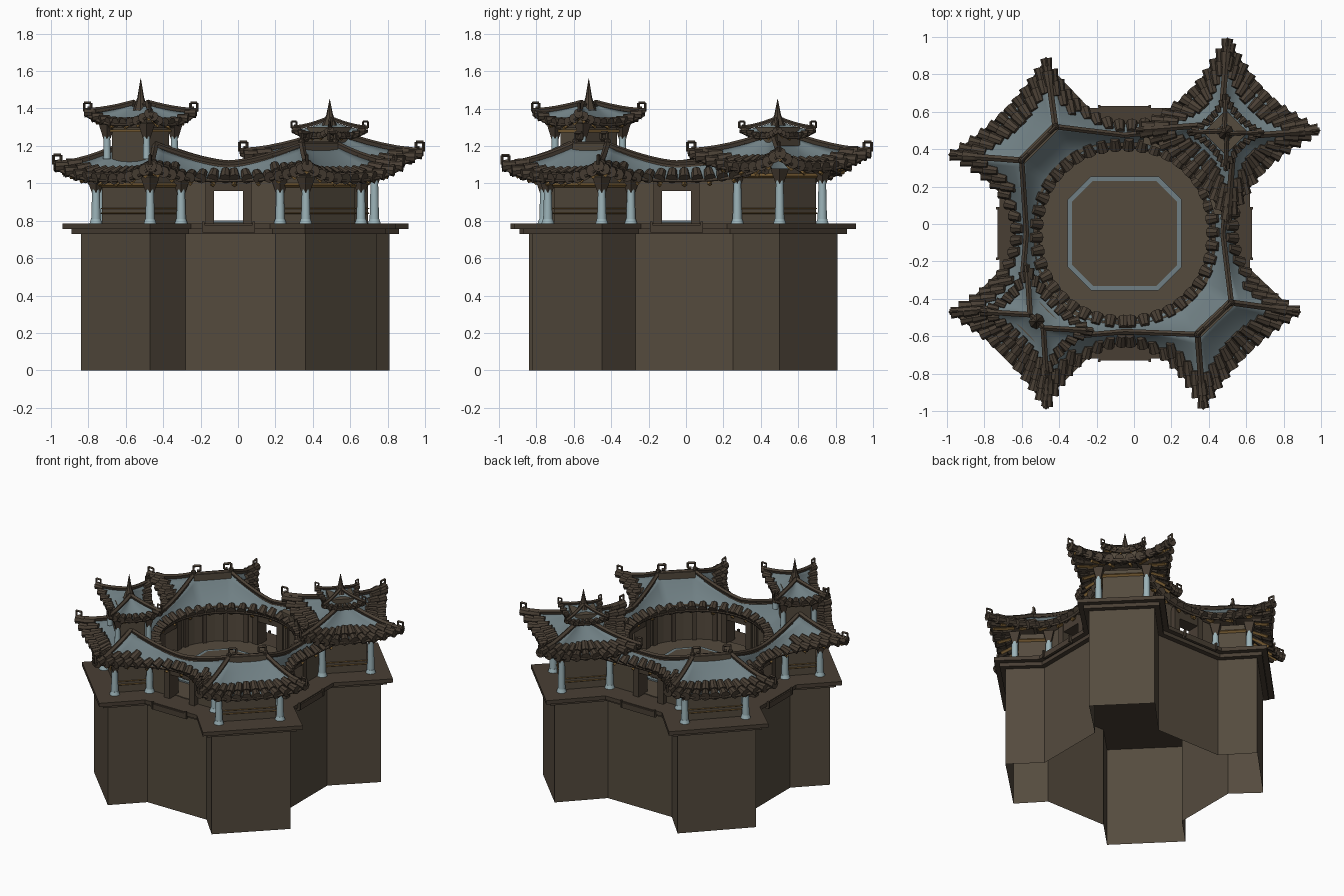
import bpy, bmesh, math
from mathutils import Vector as V, Matrix

if "Cube" in bpy.data.objects:
    bpy.data.objects.remove(bpy.data.objects["Cube"])

def mat(name, r, g, b):
    m = bpy.data.materials.new(name)
    m.diffuse_color = (r, g, b, 1)
    m.use_nodes = True
    m.node_tree.nodes["Principled BSDF"].inputs["Base Color"].default_value = m.diffuse_color
    return m

WALL = mat("earth_brown", 0.090, 0.070, 0.048)
TILE = mat("dark_brown_tile", 0.066, 0.049, 0.034)
SLATE = mat("slate_blue", 0.160, 0.212, 0.228)
PALE = mat("pale_blue", 0.33, 0.45, 0.48)
GOLD = mat("old_gold", 0.20, 0.115, 0.035)

C = V((-0.05, -0.05))
S = math.sqrt(0.5)

def obj(name, bm, *mats):
    me = bpy.data.meshes.new(name)
    bm.to_mesh(me)
    bm.free()
    for m in mats:
        me.materials.append(m)
    o = bpy.data.objects.new(name, me)
    bpy.context.collection.objects.link(o)
    return o

def cyl(bm, a, b, r1, r2, n=6):
    a, b = V(a), V(b)
    d = b - a
    if d.length < 1e-5:
        return
    q = d.to_track_quat('Z', 'Y').to_matrix().to_4x4()
    bmesh.ops.create_cone(bm, cap_ends=True, segments=n, radius1=r1, radius2=r2,
                          depth=d.length, matrix=Matrix.Translation((a + b) / 2) @ q)

def tube(bm, pts, r, n=5):
    for a, b in zip(pts, pts[1:]):
        cyl(bm, a, b, r, r, n)

def box(bm, c, size, ang=0):
    m = Matrix.Translation(c) @ Matrix.Rotation(ang, 4, 'Z') @ Matrix.Diagonal((*size, 1))
    bmesh.ops.create_cube(bm, size=1, matrix=m)

def prism(bm, poly, z0, z1, caps=True):
    lo = [bm.verts.new((p[0], p[1], z0)) for p in poly]
    hi = [bm.verts.new((p[0], p[1], z1)) for p in poly]
    n = len(poly)
    for i in range(n):
        j = (i + 1) % n
        bm.faces.new((lo[i], lo[j], hi[j], hi[i]))
    if caps:
        bm.faces.new(hi)
        bm.faces.new(lo[::-1])

def offset(poly, d):
    out = []
    for i, p in enumerate(poly):
        e1 = (p - poly[i - 1]).normalized()
        e2 = (poly[(i + 1) % len(poly)] - p).normalized()
        n1, n2 = V((-e1.y, e1.x)), V((-e2.y, e2.x))
        out.append(p + (n1 + n2) / (1 + n1.dot(n2)) * d)
    return out

def slope(o, r, w):
    # concave roof profile from ridge (w=0) to eave (w=1)
    p = r.lerp(o, w)
    p.z = r.z + (o.z - r.z) * (1 - (1 - w) ** 1.7)
    return p

def roof(name, pairs, rows=2, tr=0.03, steps=7):
    # curved roof skin lofted from eave to ridge, brown along the eave
    bm = bmesh.new()
    g = [[bm.verts.new(slope(o, r, k / steps)) for k in range(steps + 1)] for o, r in pairs]
    for i in range(len(g)):
        a, b = g[i], g[(i + 1) % len(g)]
        for k in range(steps):
            f = bm.faces.new((a[k], a[k + 1], b[k + 1], b[k]))
            f.material_index = int(k == steps - 1)
            f.smooth = True
    bmesh.ops.remove_doubles(bm, verts=bm.verts, dist=1e-5)
    bm.normal_update()
    for f in bm.faces:
        if f.normal.z < 0:
            f.normal_flip()
    ob = obj(name, bm, SLATE, TILE, TILE)
    sol = ob.modifiers.new("thickness", 'SOLIDIFY')
    sol.thickness, sol.offset = 0.014, -1
    sol.material_offset = sol.material_offset_rim = 1
    # rows of barrel tiles walking along the eave, gold rafters below
    bm, raf = bmesh.new(), bmesh.new()
    gap, left, count = tr * 2.15, tr, 0
    for i in range(len(pairs)):
        (o1, r1), (o2, r2) = pairs[i], pairs[(i + 1) % len(pairs)]
        L = (o2 - o1).length
        while left < L:
            o, r = o1.lerp(o2, left / L), r1.lerp(r2, left / L)
            D = max((o - r).length, 0.05)
            for k in range(rows):
                w0, w1 = 1 - k * tr * 2.3 / D, 1 - (k + 1) * tr * 2.4 / D
                if k and w1 < 0.25:
                    break
                up = V((0, 0, 0.004))
                cyl(bm, slope(o, r, max(w1, 0.15)) + up * 0.2, slope(o, r, w0) + up, tr * 0.72, tr, 8)
            if count % 2 == 0:
                dn = V((0, 0, -tr))
                cyl(raf, slope(o, r, .45) + dn, slope(o, r, .9) + dn, tr * .4, tr * .4, 4)
            count += 1
            left += gap
        left -= L
    obj(name + "_tiles", bm, TILE)
    obj(name + "_rafters", raf, GOLD)

def hook(bm, p, d, s=1.0):
    q = [p]
    for a, b in ((0, .05), (-.04, .05), (-.04, .02), (-.02, .02)):
        q.append(p + d * a * s + V((0, 0, b * s)))
    tube(bm, q, 0.008 * s, 4)

def hip(bm, o, r, s=1.0):
    # raised hip rail ending in a curled tip
    tube(bm, [slope(o, r, k / 6) + V((0, 0, .012)) for k in range(7)], 0.017 * s)
    d = V((o.x - r.x, o.y - r.y, 0)).normalized()
    hook(bm, o + V((0, 0, .01)), d, s)

# plinth outline, four points per corner tower: BR, TR, TL, BL
base = [V(p) for p in ((.20, -.65), (.36, -.82), (.74, -.45), (.55, -.27),
                       (.55, .25), (.81, .5), (.5, .81), (.25, .55),
                       (-.27, .55), (-.45, .74), (-.82, .36), (-.65, .20),
                       (-.65, -.28), (-.84, -.47), (-.47, -.84), (-.28, -.65))]
bm = bmesh.new(); prism(bm, base, 0, 0.75, False); obj("plinth_wall", bm, WALL)
bm = bmesh.new()
prism(bm, offset(base, -.035), .73, .757)
prism(bm, offset(base, -.07), .757, .785)
obj("cornice", bm, TILE)

# courtyard floor and octagonal kerb
bm = bmesh.new()
prism(bm, [C + V((math.cos(i * math.pi / 16), math.sin(i * math.pi / 16))) * .5 for i in range(32)], .77, .79)
octo = [C + V(p) for p in ((.305, -.18), (.305, .18), (.18, .305), (-.18, .305),
                           (-.305, .18), (-.305, -.18), (-.18, -.305), (.18, -.305))]
prism(bm, offset(octo, .025), .77, .802)
obj("courtyard_floor", bm, WALL)
bm = bmesh.new(); prism(bm, octo, .77, .80); obj("octagon_kerb", bm, SLATE)

def side(k):
    a = math.radians(-90 + 90 * k)
    return a, V((math.cos(a), math.sin(a))), V((-math.sin(a), math.cos(a)))

# building walls, columns, door frames
walls, cols, frames, trims = (bmesh.new() for _ in range(4))
q, cp = offset(base, .08), offset(base, .057)
for k in range(4):
    a, D, T = side(k)
    a2, D2, T2 = side(k + 1)
    arc = [a2 - .206 - (math.pi / 2 - .412) * i / 8 for i in range(9)]
    poly = [C + D * .52 + T * .1, *q[4 * k:4 * k + 4], C + D2 * .52 - T2 * .1]
    poly += [C + V((math.cos(t), math.sin(t))) * .49 for t in arc]
    prism(walls, poly, .78, 1.08 if k == 1 else 1.04)
    for t in arc[1:-1:2]:
        p = C + V((math.cos(t), math.sin(t))) * .488
        box(frames, (p.x, p.y, .9), (.025, .03, .25), t)
    top = 1.02 if k == 1 else 0.97
    for p in cp[4 * k:4 * k + 4]:
        cyl(cols, (p.x, p.y, .785), (p.x, p.y, .81), .034, .026, 12)
        cyl(cols, (p.x, p.y, .81), (p.x, p.y, top), .025, .020, 12)
        cyl(frames, (p.x, p.y, top - .02), (p.x, p.y, top + .06), .022, .05, 4)
    for z, r in ((.84, .004), (.865, .003), (top + .02, .012)):
        tube(trims, [V((p.x, p.y, z)) for p in offset(base, .077)[4 * k:4 * k + 4]], r, 4)
    for s in (-1, 1):
        p = C + D * .51 + T * s * .1
        box(frames, (p.x, p.y, .9), (.10, .045, .24), a)
        p = C + D * .68 + T * s * .135
        box(frames, (p.x, p.y, .77), (.014, .014, .05), a)
    p = C + D * .51
    box(frames, (p.x, p.y, 1.0), (.09, .24, .08), a)
    p = C + D * .67
    box(frames, (p.x, p.y, .758), (.02, .28, .04), a)
obj("building_walls", walls, WALL)

# ring roof: eave, ridge and inner eave sampled side by side
tips = [((.37, -.985), (.885, -.47), (.34, -.59), (.52, -.42), 1.2),
        ((.66, .42), (.42, .66), (.52, .4), (.4, .52), 1.16),
        ((-.47, .885), (-.985, .37), (-.42, .52), (-.6, .34), 1.2),
        ((-.985, -.47), (-.47, -.985), (-.61, -.44), (-.44, -.61), 1.2)]
N = 10
outer, inner = [], []
ridges, crest = bmesh.new(), bmesh.new()

def add(o, zo, r, zr):
    R = V((r.x, r.y, zr))
    outer.append((V((o.x, o.y, zo)), R))
    t = (r - C).normalized() * .455 + C
    inner.append((V((t.x, t.y, 1.02)), R))

def arm(k, s, tip, rt, zr, t):
    # corridor middle (t=0) out to a tower tip (t=1)
    a, D, T = side(k)
    m = C + D * .59
    o = m * (1 - t) ** 2 + (m + T * s * .25) * 2 * t * (1 - t) + tip * t * t
    add(o, 1.02 + .07 * t ** 3, (C + D * .525).lerp(rt, t), 1.1 + (zr - 1.1) * t ** 1.5)

for k, (A, B, RA, RB, zr) in enumerate(tips):
    A, B, RA, RB = V(A), V(B), V(RA), V(RB)
    for i in range(N):
        arm(k, 1, A, RA, zr, i / N)
    for i in range(N):
        t = i / N
        o = A.lerp(B, t)
        add(o + (C - o).normalized() * .16 * t * (1 - t), 1.02 + .07 * abs(2 * t - 1) ** 3, RA.lerp(RB, t), zr)
    for i in range(N):
        arm(k + 1, -1, B, RB, zr, 1 - i / N)
    if k != 1:
        for p, r in ((A, RA), (B, RB)):
            hip(ridges, V((p.x, p.y, 1.09)), V((r.x, r.y, zr)))
    if k in (0, 2):
        # tall crest with curled ends on the low towers
        m, d = (RA + RB) / 2, RB - RA
        box(crest, (m.x, m.y, zr - .01), (d.length, .045, .05), math.atan2(d.y, d.x))
        for p, s in ((RA, -1), (RB, 1)):
            e = d.normalized() * s
            hook(ridges, V((p.x, p.y, zr + .01)), V((e.x, e.y, 0)), 1.2)
            bmesh.ops.create_icosphere(ridges, subdivisions=1, radius=.02,
                                       matrix=Matrix.Translation((p.x, p.y, zr + .025)))
roof("ring_roof_outer", outer, 2, .032)
roof("ring_roof_inner", inner, 1, .032)
tube(ridges, [r + V((0, 0, .008)) for o, r in outer + outer[:1]], .015)
obj("ridge_crests", crest, WALL)

def pavilion(name, cx, hu, hv, ru, ze, zt, lift, sag, rows, tr, s):
    # rotated rectangular hip roof with upswept corners
    def w(u, v, z):
        return V((cx + (u - v) * S, cx + (-u - v) * S, z))
    cor = [(-hu, -hv), (hu, -hv), (hu, hv), (-hu, hv)]
    pr = []
    for i in range(4):
        (u1, v1), (u2, v2) = cor[i], cor[(i + 1) % 4]
        for j in range(12):
            t = j / 12
            f = 1 - sag * 4 * t * (1 - t)
            u, v = (u1 + (u2 - u1) * t) * f, (v1 + (v2 - v1) * t) * f
            rr = max(-ru, min(ru, u))
            pr.append((w(u, v, ze + lift * abs(2 * t - 1) ** 3), w(rr, 0, zt)))
    roof(name, pr, rows, tr)
    for i in range(4):
        hip(ridges, *pr[i * 12], s)
    tube(ridges, [w(-ru - .01, 0, zt), w(ru + .01, 0, zt)], .016 * s)
    return w

# large square pavilion with a small crown roof, then the two-storey tower
pavilion("pavilion_roof", .5, .347, .347, .05, 1.08, 1.26, .08, .16, 2, .032, 1)
pavilion("crown_roof", .49, .145, .145, .01, 1.25, 1.335, .035, .14, 1, .018, .7)
w = pavilion("tower_roof", -.52, .25, .177, .05, 1.32, 1.42, .055, .12, 1, .026, .9)
body = bmesh.new()
box(body, (.49, .49, 1.25), (.17, .17, .1), math.pi / 4)
box(body, (-.52, -.52, 1.22), (.26, .17, .26), -math.pi / 4)
obj("upper_walls", body, WALL)
for u in (-.15, .15):
    for v in (-.105, .105):
        cyl(cols, w(u, v, 1.13), w(u, v, 1.26), .02, .017, 12)
        cyl(frames, w(u, v, 1.24), w(u, v, 1.32), .02, .045, 4)
box(trims, (-.52, -.52, 1.28), (.30, .21, .014), -math.pi / 4)
box(frames, (-.52, -.52, 1.31), (.34, .24, .03), -math.pi / 4)
for c, z, h in ((.49, 1.31, .14), (-.52, 1.39, .17)):
    cyl(ridges, (c, c, z), (c, c, z + h * .4), .042, .018, 8)
    cyl(ridges, (c, c, z + h * .4), (c, c, z + h), .018, .001, 8)
c = obj("columns", cols, PALE)
for f in c.data.polygons:
    f.use_smooth = len(f.vertices) == 4
obj("frames_and_brackets", frames, TILE)
obj("gold_trim", trims, GOLD)
obj("ridges_and_finials", ridges, TILE)
